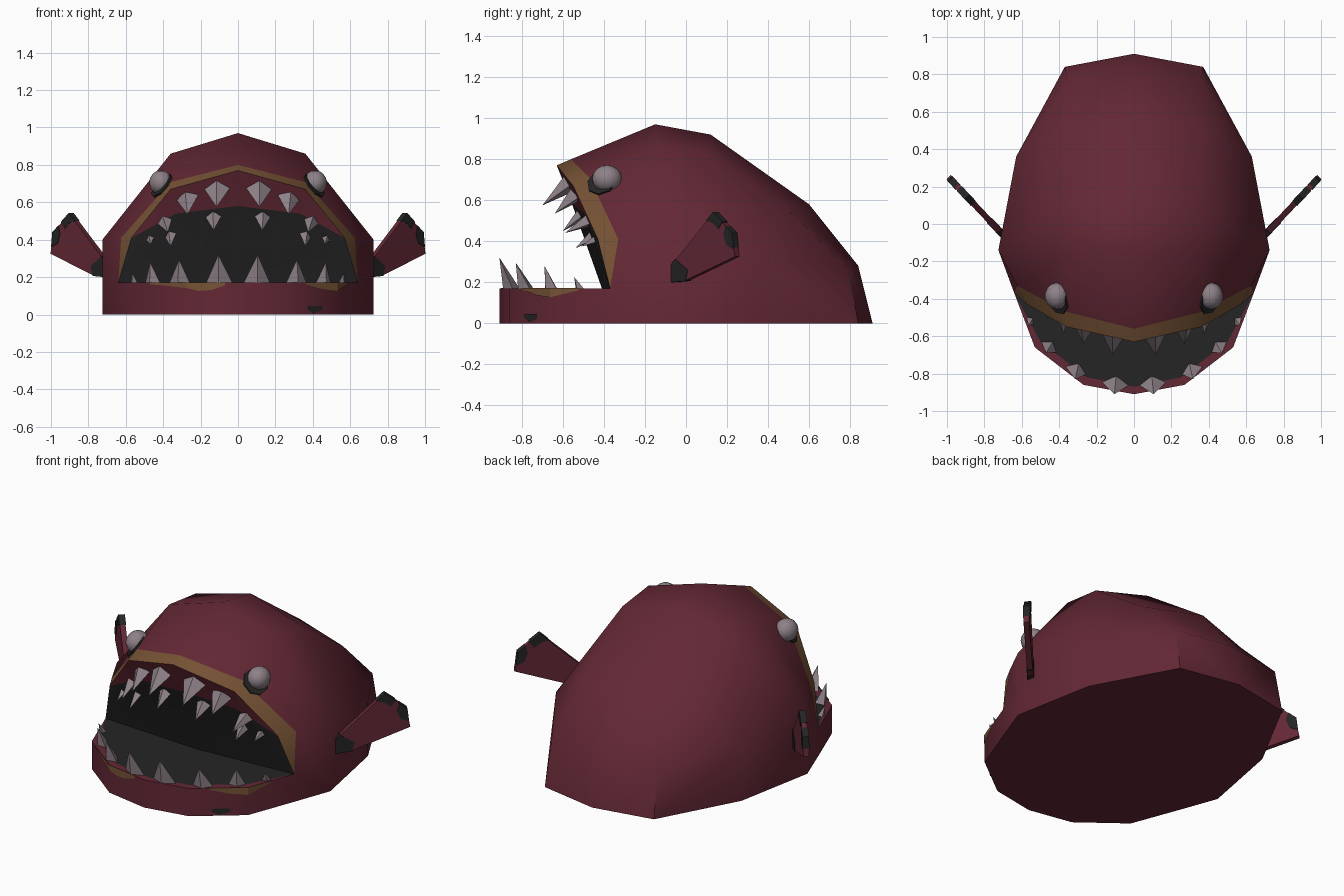
import bpy, bmesh, math
from mathutils import Vector

if "Cube" in bpy.data.objects:
    bpy.data.objects.remove(bpy.data.objects["Cube"])

def material(name, col):
    m = bpy.data.materials.new(name)
    m.diffuse_color = (*col, 1)
    m.use_nodes = True
    m.node_tree.nodes["Principled BSDF"].inputs["Base Color"].default_value = m.diffuse_color
    return m

SKIN = material("maroon_skin", (0.125, 0.021, 0.035))
LIP = material("brown_lip", (0.18, 0.085, 0.035))
DARK = material("charcoal", (0.018, 0.018, 0.018))
BONE = material("grey_bone", (0.27, 0.22, 0.245))

def finish(name, bm, mats, angle=None):
    bmesh.ops.recalc_face_normals(bm, faces=bm.faces)
    me = bpy.data.meshes.new(name)
    bm.to_mesh(me)
    bm.free()
    ob = bpy.data.objects.new(name, me)
    bpy.context.collection.objects.link(ob)
    for m in mats:
        me.materials.append(m)
    if angle:
        bpy.ops.object.select_all(action='DESELECT')
        ob.select_set(True)
        bpy.context.view_layer.objects.active = ob
        bpy.ops.object.shade_smooth_by_angle(angle=math.radians(angle))
    return ob

# Body: right-half control points, c = centre line, s = shoulder, w = widest line,
# t = lip band edge, b = base, j = jaw rim, r = inner rim, g = gum line, m = throat
P = dict(
    c0=(0, .91, 0), c1=(0, .84, .28), c2=(0, .60, .58), c3=(0, .12, .92), c4=(0, -.15, .97), c5=(0, -.63, .77),
    s0=(.37, .84, 0), s1=(.36, .79, .27), s2=(.36, .50, .55), s3=(.36, .10, .83), s4=(.36, -.15, .86), s5=(.36, -.55, .67),
    w1=(.63, .36, .33), w2=(.725, -.14, .40), w3=(.57, -.43, .41),
    t0=(0, -.56, .80), t1=(.36, -.47, .708), t2=(.625, -.33, .41),
    b2=(.63, .36, 0), b3=(.725, -.14, 0), b4=(.64, -.37, 0), b5=(.53, -.66, 0), b6=(.27, -.86, 0), b7=(0, -.91, 0),
    j4=(.64, -.37, .17), j5=(.53, -.66, .17), j6=(.27, -.86, .17), j7=(0, -.91, .17),
    r5=(.50, -.63, .17), r6=(.25, -.82, .17), r7=(0, -.87, .17),
    g0=(0, -.555, .58), g1=(.33, -.50, .54), m=(0, -.41, .17))
FACES = [
    "c0 c1 s1 s0", "c1 c2 s2 s1", "c2 c3 s3 s2", "c3 c4 s4 s3", "c4 t0 t1 s4",
    "s0 s1 w1 b2", "s1 s2 w1", "s2 s3 w1", "s3 w2 w1", "s3 s4 w2", "s4 t1 t2 w2",
    "b2 w1 w2 b3", "w2 t2 b3", "t2 j4 b3", "j4 b4 b3",
    "j4 j5 b5 b4", "j5 j6 b6 b5", "j6 j7 b7 b6", "j4 r5 j5", "j5 r5 r6 j6", "j6 r6 r7 j7",
    "c5 s5 g1 g0", "s5 w3 g1", "c0 s0 b2 b3 b4 b5 b6 b7",
    "L t0 c5 s5 t1", "L t1 s5 w3 t2", "L t2 w3 j4",
    "D g0 g1 m", "D g1 w3 j4", "D g1 j4 m", "D m j4 r5 r6 r7"]
bm = bmesh.new()
right = {k: bm.verts.new(v) for k, v in P.items()}
left = {k: right[k] if v[0] == 0 else bm.verts.new((-v[0], v[1], v[2])) for k, v in P.items()}
for spec in FACES:
    keys = spec.split()
    mi = 0
    if keys[0] in "LD":
        mi = 1 if keys[0] == "L" else 2
        keys = keys[1:]
    for side in (right, left):
        bm.faces.new([side[k] for k in keys]).material_index = mi
finish("body", bm, [SKIN, LIP, DARK], 48)

def prism(name, pts, offset, mat):
    """Solid slab: polygon pts thickened by +-offset."""
    bm = bmesh.new()
    o = Vector(offset)
    a = [bm.verts.new(Vector(p) + o) for p in pts]
    b = [bm.verts.new(Vector(p) - o) for p in pts]
    bm.faces.new(a)
    bm.faces.new(b)
    n = len(pts)
    for i in range(n):
        bm.faces.new([a[i], a[(i + 1) % n], b[(i + 1) % n], b[i]])
    return finish(name, bm, [mat])

# Fins: side-view outlines (y, z), slanted outward; dark spots slightly thicker
def fin_part(name, yz, half, mat, sx):
    pts = [(sx * (.755 + .945 * y), y, z) for y, z in yz]
    prism(name, pts, (sx * half * -.7, half * .7, 0), mat)

for sx, tag in ((1, "right"), (-1, "left")):
    fin_part(tag + "_fin", [(-.07, .20), (-.07, .27), (.145, .54), (.235, .44), (.25, .325), (.0, .205)], .016, SKIN, sx)
    fin_part(tag + "_fin_root_spot", [(-.073, .198), (-.073, .27), (-.04, .312), (.02, .26), (.01, .207)], .019, DARK, sx)
    fin_part(tag + "_fin_tip_spot", [(.11, .50), (.145, .543), (.19, .495), (.17, .46), (.14, .49)], .019, DARK, sx)
    fin_part(tag + "_fin_edge_spot", [(.205, .475), (.238, .44), (.245, .36), (.21, .38), (.195, .43)], .019, DARK, sx)

# Painted patches on the outside of the jaw: (x, y, depth below rim)
def jaw_patch(name, pts, mat, top=.171):
    bm = bmesh.new()
    rows = []
    for x, y, d in pts:
        o = Vector((x, y, 0)).normalized() * .005
        rows.append((bm.verts.new((x + o.x, y + o.y, top)), bm.verts.new((x + o.x, y + o.y, top - d))))
    for a, b in zip(rows, rows[1:]):
        bm.faces.new([a[0], b[0], b[1], a[1]])
    finish(name, bm, [mat])

jaw_patch("right_jaw_patch", [(.36, -.79, .01), (.45, -.722, .035), (.53, -.66, .045), (.583, -.52, .01)], LIP)
jaw_patch("left_jaw_patch", [(-.07, -.897, .015), (-.14, -.884, .04), (-.21, -.871, .045), (-.27, -.86, .03),
                             (-.40, -.76, .015), (-.47, -.706, .01)], LIP)
jaw_patch("jaw_spot", [(.37, -.783, .015), (.40, -.76, .04), (.45, -.722, .02)], DARK, .045)

# Eyes with a dark socket patch
for sx, tag in ((1, "right"), (-1, "left")):
    bpy.ops.mesh.primitive_uv_sphere_add(segments=14, ring_count=8, radius=.07, location=(sx * .412, -.385, .705))
    eye = bpy.context.object
    eye.name = tag + "_eye"
    eye.scale = (.92, 1.03, .95)
    eye.data.materials.append(BONE)
    bpy.ops.object.shade_smooth()
    n = Vector((sx * .72, -.33, .60))
    bpy.ops.mesh.primitive_cylinder_add(vertices=8, radius=.078, depth=.009, location=(sx * .408, -.408, .69))
    patch = bpy.context.object
    patch.name = tag + "_eye_socket"
    patch.rotation_euler = n.to_track_quat('Z', 'Y').to_euler()
    patch.data.materials.append(DARK)

# Teeth: four-sided pyramids from base to tip
def tooth(bm, base, tip, w, d):
    base, tip = Vector(base), Vector(tip)
    axis = (tip - base).normalized()
    side = Vector((-base.y, base.x, 0)).normalized()
    out = axis.cross(side).normalized()
    side = out.cross(axis)
    root = base - axis * .01
    ring = [bm.verts.new(root + v) for v in (side * w, out * d, -side * w, -out * d)]
    top = bm.verts.new(tip)
    bm.faces.new(ring)
    for i in range(4):
        bm.faces.new([ring[i], ring[(i + 1) % 4], top])

LOWER = [((.10, -.855, .17), (.105, -.91, .32), .075, .04), ((.31, -.785, .17), (.315, -.83, .295), .062, .04),
         ((.455, -.66, .17), (.47, -.69, .28), .052, .035), ((.555, -.52, .17), (.565, -.545, .225), .03, .02)]
UPPER = [((.11, -.575, .675), (.115, -.70, .575), .075, .045), ((.27, -.545, .62), (.27, -.64, .535), .062, .04),
         ((.39, -.475, .50), (.375, -.59, .44), .045, .035), ((.13, -.52, .52), (.13, -.60, .45), .045, .03),
         ((.36, -.465, .42), (.36, -.54, .365), .035, .025), ((.47, -.435, .41), (.465, -.51, .375), .03, .025)]
for name, rows in (("lower_teeth", LOWER), ("upper_teeth", UPPER)):
    bm = bmesh.new()
    for b, t, w, d in rows:
        for sx in (1, -1):
            tooth(bm, (sx * b[0], b[1], b[2]), (sx * t[0], t[1], t[2]), w, d)
    finish(name, bm, [BONE])
